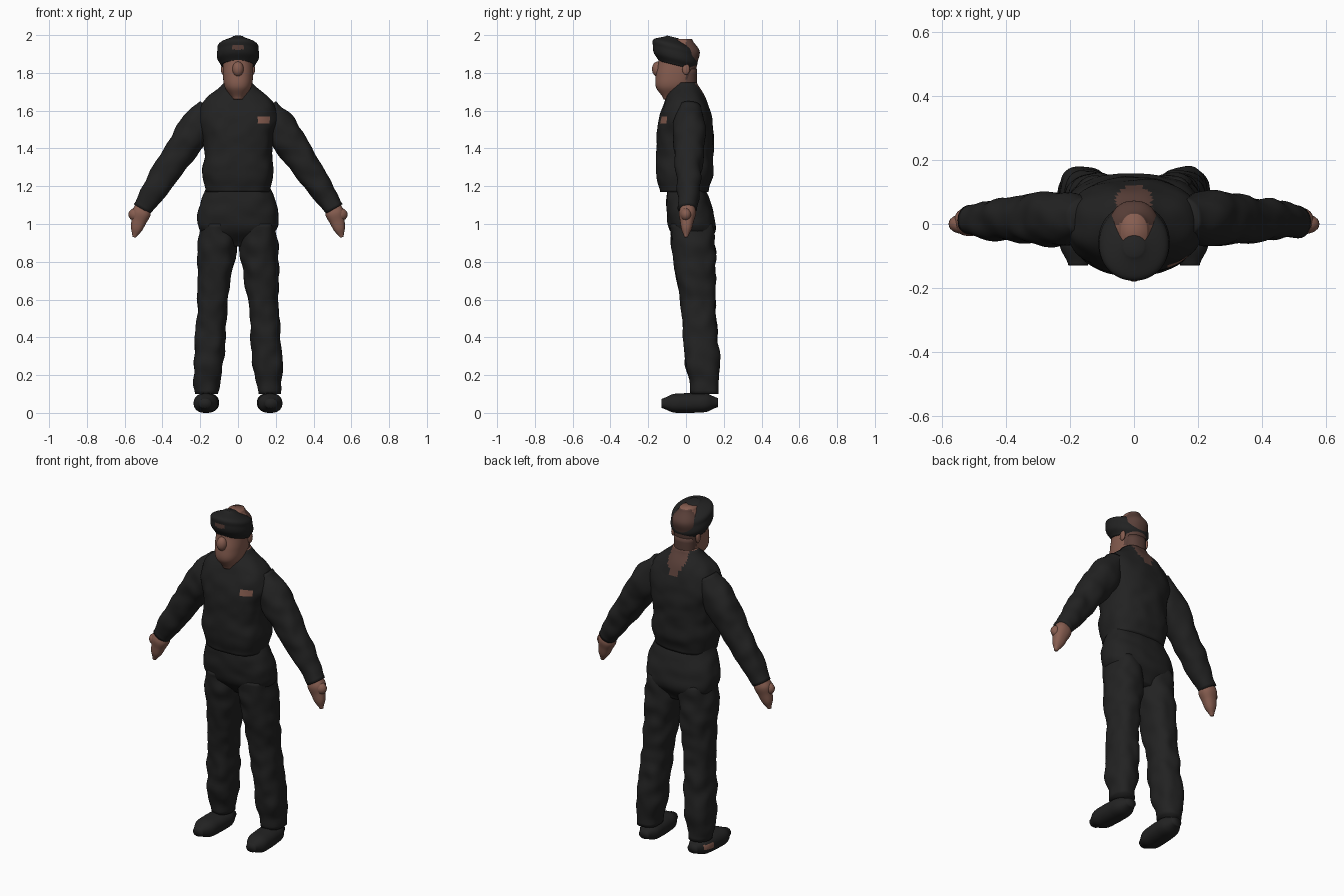
import bpy, bmesh, math
from mathutils import Vector, noise

cube = bpy.data.objects.get("Cube")
if cube:
    bpy.data.objects.remove(cube, do_unlink=True)


def material(name, red, green, blue):
    colour = (red, green, blue, 1)
    mat = bpy.data.materials.new(name)
    mat.use_nodes = True
    mat.diffuse_color = colour
    shader = mat.node_tree.nodes["Principled BSDF"]
    shader.inputs["Base Color"].default_value = colour
    shader.inputs["Roughness"].default_value = 0.9
    return mat


cloth = material("black cloth", 0.016, 0.016, 0.016)
skin = material("skin", 0.24, 0.11, 0.08)
shaved = material("shaved hair", 0.1, 0.05, 0.04)

across, deep, upward = Vector((1, 0, 0)), Vector((0, 1, 0)), Vector((0, 0, 1))


def smooth_list(values, steps):
    """Fill in a list with a Catmull-Rom curve through its values."""
    last = len(values) - 1
    result = []
    for index in range(last):
        before, here = values[max(index - 1, 0)], values[index]
        there, after = values[index + 1], values[min(index + 2, last)]
        for step in range(steps):
            t = step / steps
            blend = t * t * (3 - 2 * t)
            slope_here, slope_there = (there - before) / 2, (after - here) / 2
            curve = here + (there - here) * blend
            curve += slope_here * t * (1 - t) ** 2 - slope_there * t * t * (1 - t)
            result.append(curve)
    return result + [values[last]]


def rounded_square(value, squareness):
    return math.copysign(abs(value) ** (2 / squareness), value)


def loft(name, start, end, widths, depths, materials, width_axis=across, depth_axis=deep,
         side=1, squareness=2.3, sides=48, steps=8, wrinkle=0, paint=None):
    """Skin evenly spaced rings from start to end; depths is a list or a ratio."""
    if not isinstance(depths, list):
        depths = [width * depths for width in widths]
    sizes = list(zip(smooth_list(widths, steps), smooth_list(depths, steps)))
    start, end = Vector(start), Vector(end)
    bm = bmesh.new()
    rings = []
    for index, (width, depth) in enumerate(sizes):
        centre = start.lerp(end, index / (len(sizes) - 1))
        ring = []
        for corner in range(sides):
            angle = math.tau * corner / sides
            spoke = width_axis * width * rounded_square(math.cos(angle), squareness)
            spoke += depth_axis * depth * rounded_square(math.sin(angle), squareness)
            bump = wrinkle * noise.noise((centre + spoke) * 14 + upward * side)
            point = centre + spoke + spoke.normalized() * bump
            point.x *= side
            ring.append(bm.verts.new(point))
        rings.append(ring)
    for lower, upper in zip(rings, rings[1:]):
        for corner in range(sides):
            following = (corner + 1) % sides
            bm.faces.new((lower[corner], lower[following], upper[following], upper[corner]))
    bm.faces.new(rings[0])
    bm.faces.new(rings[-1])
    bmesh.ops.recalc_face_normals(bm, faces=bm.faces)
    for face in bm.faces:
        face.smooth = True
        if paint:
            face.material_index = paint(face.calc_center_median())
    mesh = bpy.data.meshes.new(name)
    bm.to_mesh(mesh)
    bm.free()
    for mat in materials:
        mesh.materials.append(mat)
    bpy.context.collection.objects.link(bpy.data.objects.new(name, mesh))


def blob(name, centre, radii, mat):
    """Smooth ellipsoid for small rounded features."""
    bpy.ops.mesh.primitive_uv_sphere_add(segments=24, ring_count=12, radius=1,
                                         location=centre, scale=radii)
    bpy.context.object.name = name
    bpy.context.object.data.materials.append(mat)
    bpy.ops.object.shade_smooth()


# Shirt with an open neck, bare nape and chest badge
def paint_shirt(point):
    from_middle = abs(point.x)
    if point.y < 0 and from_middle < (point.z - 1.64) * 0.6:
        return 1
    if point.y > 0 and from_middle < min(0.055, (point.z - 1.59) * 0.6):
        return 2
    on_badge = abs(point.x - 0.135) < 0.035 and abs(point.z - 1.55) < 0.015
    return int(on_badge and point.y < 0)


loft("shirt", (0, -0.01, 1.17), (0, 0, 1.75),
     [0.17, 0.19, 0.18, 0.19, 0.21, 0.18, 0.07],
     [0.13, 0.15, 0.15, 0.15, 0.14, 0.11, 0.06],
     [cloth, skin, shaved], squareness=2.5, sides=72, wrinkle=0.008, paint=paint_shirt)

# Seat of the trousers
loft("trouser_seat", (0, 0, 1.2), (0, 0.05, 0.88), [0.17, 0.2, 0.215, 0.2, 0.1], 0.58,
     [cloth], squareness=2.5, wrinkle=0.008)


# Neck and head, with cropped hair behind
def paint_back(point):
    return int(point.y > 0)


loft("neck", (0, 0, 1.62), (0, 0, 1.82), [0.06, 0.065], 0.9, [skin, shaved], paint=paint_back)
loft("head", (0, -0.08, 1.66), (0, -0.02, 1.98), [0.03, 0.07, 0.08, 0.08, 0.08, 0.04], 1.3,
     [skin, shaved], paint=paint_back)
blob("nose", (0, -0.15, 1.82), (0.03, 0.03, 0.04), skin)
blob("mouth", (0, -0.13, 1.76), (0.04, 0.03, 0.02), skin)


# Soft cap tipped up at the front, with a small badge
def paint_cap(point):
    return int(point.y < -0.1 and abs(point.x) < 0.03 and abs(point.z - 1.935) < 0.012)


loft("cap", (0, -0.05, 1.84), (0, -0.07, 1.99), [0.09, 0.11, 0.11, 0.1, 0.03], 1.05,
     [cloth, shaved], depth_axis=Vector((0, 1, -0.25)), squareness=2.1, paint=paint_cap)


# Small bare mark on the outside of the right boot
def paint_boot(point):
    return int(point.x < -0.2 and abs(point.y - 0.1) < 0.035 and abs(point.z - 0.06) < 0.015)


# Paired limbs, built for the left and mirrored for the right
sleeve_across = Vector((0.86, 0, 0.5))
palm_across = Vector((0.96, 0, 0.28))
for side, label in ((1, "left"), (-1, "right")):
    loft(label + "_trouser_leg", (0.1, 0.03, 1), (0.17, 0.1, 0.1),
         [0.1, 0.1, 0.09, 0.08, 0.08, 0.08, 0.06], 1.13, [cloth], side=side, wrinkle=0.012)
    loft(label + "_boot", (0.16, 0.17, 0.055), (0.175, -0.13, 0.05),
         [0.03, 0.06, 0.065, 0.065, 0.06, 0.03], 0.8, [cloth, skin],
         depth_axis=upward, side=side, paint=paint_boot)
    loft(label + "_sleeve", (0.15, 0.02, 1.62), (0.51, 0.01, 1.08),
         [0.06, 0.09, 0.085, 0.075, 0.065, 0.05], 0.95, [cloth],
         width_axis=sleeve_across, side=side, wrinkle=0.01)
    loft(label + "_hand", (0.5, 0.01, 1.1), (0.55, 0, 0.93),
         [0.04, 0.05, 0.04, 0.03, 0.01], 0.9, [skin], width_axis=palm_across, side=side)
    blob(label + "_thumb", (side * 0.54, 0, 1.05), (0.04, 0.03, 0.035), skin)
    blob(label + "_ear", (side * 0.08, 0, 1.82), (0.01, 0.02, 0.03), skin)
